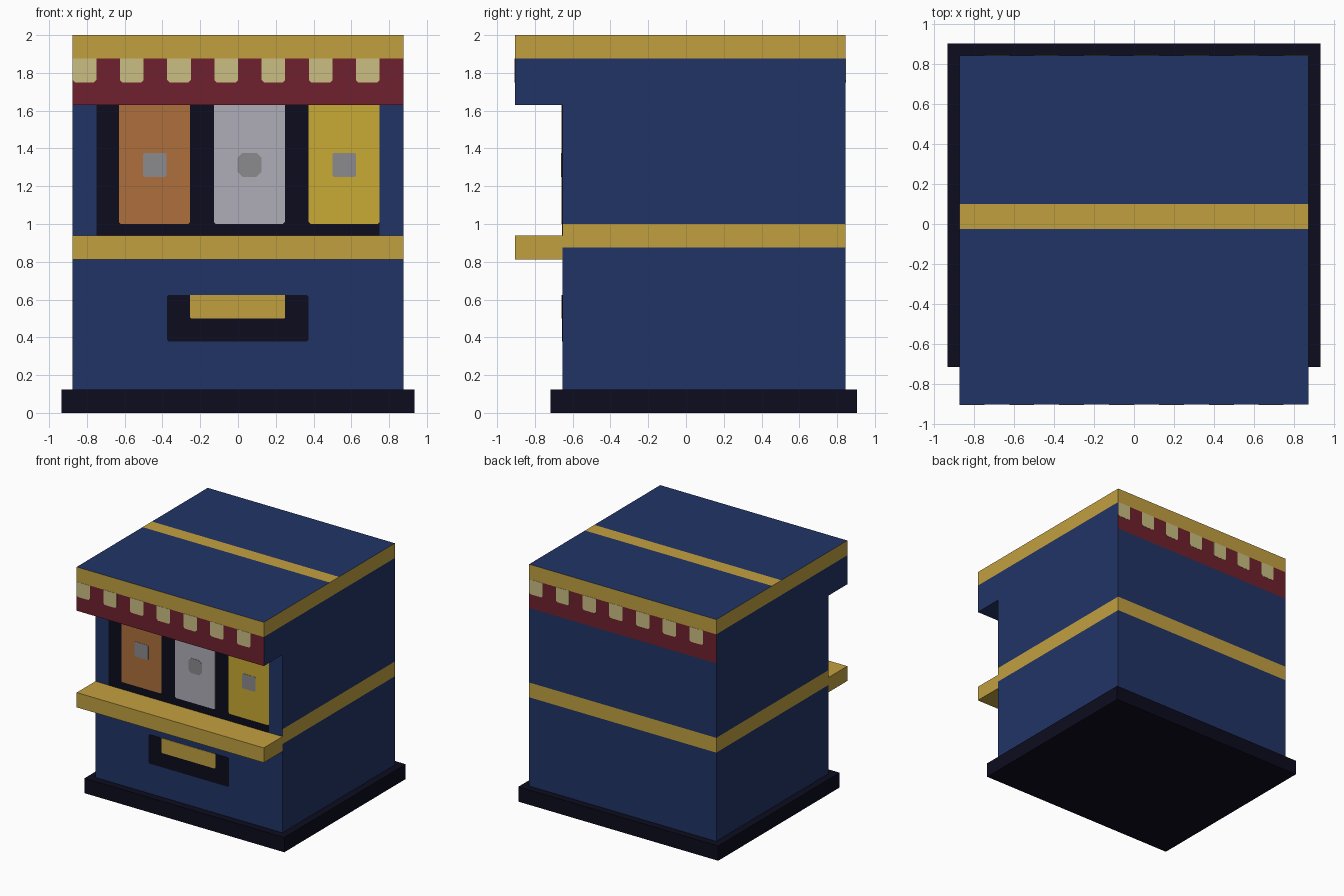
import bpy, bmesh
from mathutils import Vector

if "Cube" in bpy.data.objects:
    bpy.data.objects.remove(bpy.data.objects["Cube"])

# ---- colours -------------------------------------------------------------
def lin(c):
    c /= 255
    return c / 12.92 if c <= 0.04045 else ((c + 0.055) / 1.055) ** 2.4

PALETTE = {
    "navy blue": (33, 52, 102),
    "gold": (194, 160, 64),
    "dark red": (112, 33, 46),
    "cream": (202, 190, 130),
    "near black": (12, 12, 30),
    "copper": (173, 111, 60),
    "silver": (175, 174, 184),
    "yellow": (200, 170, 52),
    "grey": (139, 139, 141),
}
MATS = {}
for label, rgb in PALETTE.items():
    m = bpy.data.materials.new(label)
    m.diffuse_color = (*[lin(c) for c in rgb], 1)
    m.use_nodes = True
    m.node_tree.nodes["Principled BSDF"].inputs["Base Color"].default_value = m.diffuse_color
    MATS[label] = m

# ---- helpers -------------------------------------------------------------
def finish(name, bm, mats):
    me = bpy.data.meshes.new(name)
    bmesh.ops.recalc_face_normals(bm, faces=bm.faces)
    bm.to_mesh(me)
    bm.free()
    for label in mats:
        me.materials.append(MATS[label])
    ob = bpy.data.objects.new(name, me)
    bpy.context.collection.objects.link(ob)
    return ob

def box(name, x, y, z, mats, z_cuts=(), y_cuts=(), rule=None, hidden=None):
    """Box from ranges, sliced at the cuts; rule gives each face its colour."""
    bm = bmesh.new()
    bmesh.ops.create_cube(bm, size=1)
    for v in bm.verts:
        v.co = Vector(r[0] + (c + 0.5) * (r[1] - r[0]) for c, r in zip(v.co, (x, y, z)))
    cuts = [((0, 0, h), (0, 0, 1)) for h in z_cuts] + [((0, d, 0), (0, 1, 0)) for d in y_cuts]
    for co, no in cuts:
        bmesh.ops.bisect_plane(bm, geom=bm.verts[:] + bm.edges[:] + bm.faces[:],
                               plane_co=co, plane_no=no)
    bm.normal_update()
    if rule:
        for f in bm.faces:
            f.material_index = mats.index(rule(f.calc_center_median(), f.normal))
    if hidden:
        gone = [f for f in bm.faces if hidden(f.calc_center_median(), f.normal)]
        bmesh.ops.delete(bm, geom=gone, context='FACES')
    return finish(name, bm, mats)

def plate(name, x0, x1, z0, z1, y, depth, label, low=0.0, high=0.0):
    """Thin plate on a wall at y; low/high clip its bottom and top corners."""
    outline = []
    for px, pz, c, sx, sz, along_x in ((x0, z0, low, 1, 1, False), (x1, z0, low, -1, 1, True),
                                       (x1, z1, high, -1, -1, False), (x0, z1, high, 1, -1, True)):
        if c:
            pair = [(px, pz + sz * c), (px + sx * c, pz)]
            outline += pair[::-1] if along_x else pair
        else:
            outline.append((px, pz))
    bm = bmesh.new()
    face = bm.faces.new([bm.verts.new((a, y, b)) for a, b in outline])
    ext = bmesh.ops.extrude_face_region(bm, geom=[face])
    for v in ext["geom"]:
        if isinstance(v, bmesh.types.BMVert):
            v.co.y += depth
    return finish(name, bm, [label])

# ---- main dimensions -----------------------------------------------------
W = 0.875
FRONT, BACK, LIP = -0.655, 0.845, -0.905
STRIPE = (-0.025, 0.1)

def trim(c, n):
    """Gold bands, red valance front and back, navy elsewhere."""
    if n.z > 0.5:
        return "gold" if STRIPE[0] < c.y < STRIPE[1] else "navy blue"
    if n.z < -0.5:
        return "navy blue"
    if c.z > 1.875:
        return "gold"
    if c.z > 1.63 and abs(n.y) > 0.5:
        return "dark red"
    if 0.875 < c.z < 1.0 and n.y > -0.5:
        return "gold"
    return "navy blue"

# ---- solid parts ---------------------------------------------------------
box("base", (-0.935, 0.935), (-0.717, 0.905), (0, 0.125), ["near black"])
TRIM = ["navy blue", "gold", "dark red"]
box("cabinet", (-W, W), (FRONT, BACK), (0.125, 2), TRIM, (0.875, 1.0, 1.63, 1.875), STRIPE,
    trim, lambda c, n: n.y < -0.5 and c.z > 1.63)
box("canopy", (-W, W), (LIP, FRONT), (1.63, 2), TRIM, (1.875,), (),
    trim, lambda c, n: n.y > 0.5)
box("counter_shelf", (-W, W), (LIP, FRONT), (0.813, 0.938), ["gold"])

# ---- valance tabs, front and back (back is the front turned round) -------
for i in range(7):
    a = -W + 0.25 * i
    plate(f"front_tab_{i}", a, a + 0.125, 1.75, 1.875, LIP, -0.002, "cream", low=0.012)
    plate(f"back_tab_{i}", -a - 0.125, -a, 1.75, 1.875, BACK, 0.002, "cream", low=0.012)

# ---- display window with three panels ------------------------------------
plate("window", -0.75, 0.75, 0.938, 1.63, FRONT, -0.002, "near black")
for label, a, clip in (("copper", -0.63, 0.008), ("silver", -0.128, 0.025), ("yellow", 0.374, 0.008)):
    plate(f"{label}_panel", a, a + 0.376, 1.0, 1.63, FRONT, -0.004, label, low=0.01)
    b = a + 0.126
    plate(f"{label}_button", b, b + 0.126, 1.25, 1.376, FRONT, -0.006, "grey", clip, clip)

# ---- dispensing slot -----------------------------------------------------
plate("slot", -0.376, 0.374, 0.378, 0.625, FRONT, -0.002, "near black", 0.01, 0.01)
plate("slot_tray", -0.254, 0.25, 0.5, 0.625, FRONT, -0.004, "gold", low=0.006)
